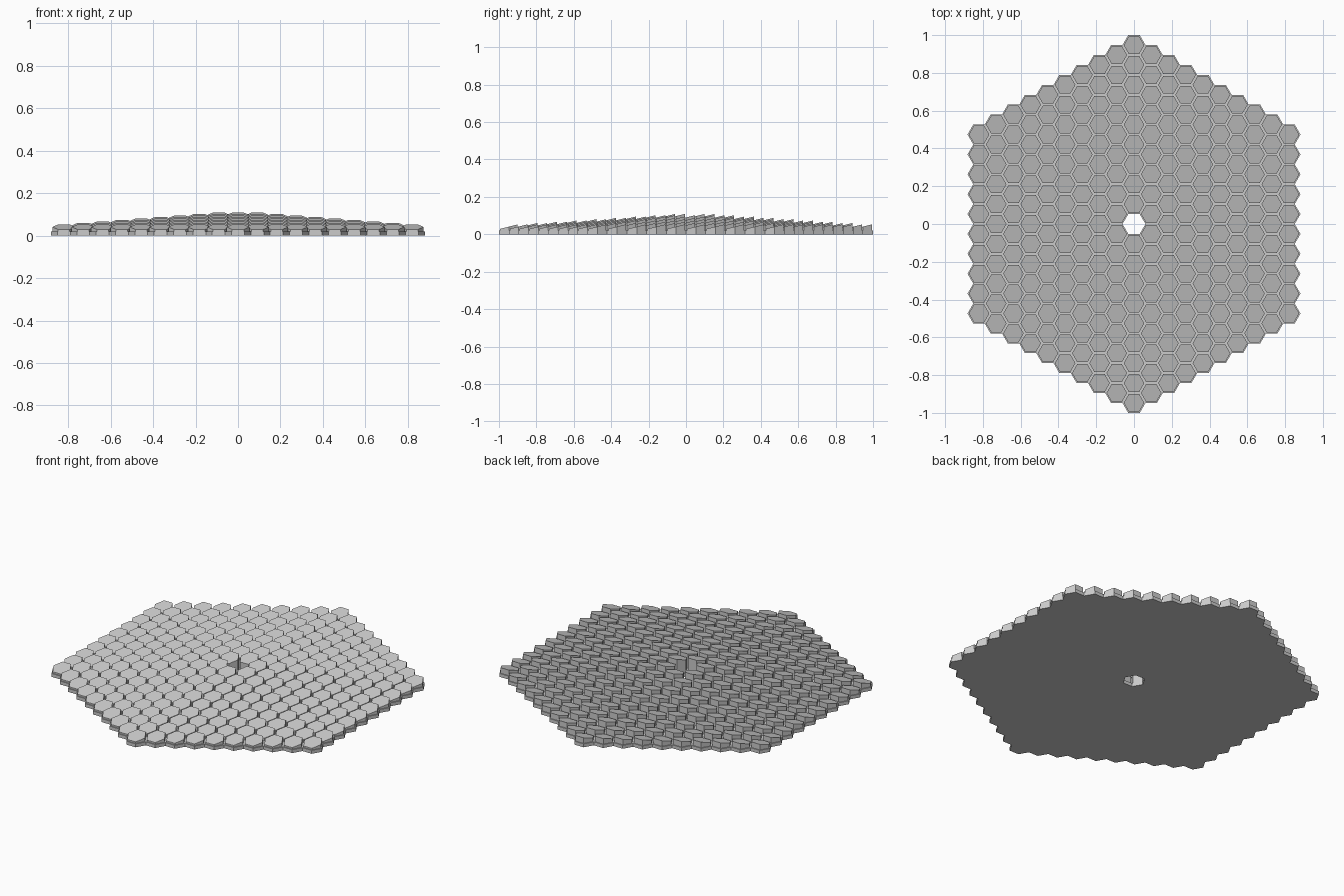
import bpy, bmesh, math
from mathutils import Vector

if "Cube" in bpy.data.objects:
    bpy.data.objects.remove(bpy.data.objects["Cube"], do_unlink=True)

RINGS = 9
PITCH = 2 / (2 * RINGS + 1)      # flat-to-flat width of one cell
RADIUS = PITCH / math.sqrt(3)
FLOOR = 0.02                     # thickness of the base plate
GAP = 0.011                      # groove between neighbouring tiles
SLOPE = 0.25                     # every tile top rises towards the back
CENTRE_HEIGHT, RING_DROP = 0.104, 0.007

grey = bpy.data.materials.new("plain grey")
grey.use_nodes = True
colour = (0.6, 0.6, 0.6, 1)
grey.diffuse_color = colour
grey.node_tree.nodes["Principled BSDF"].inputs["Base Color"].default_value = colour


def cells():
    """Centre and ring number of every cell, leaving out the middle one."""
    for q in range(-RINGS, RINGS + 1):
        for r in range(-RINGS, RINGS + 1):
            ring = max(abs(q), abs(r), abs(q + r))
            if 0 < ring <= RINGS:
                yield Vector((q * RADIUS * 1.5, (r + q / 2) * PITCH, 0)), ring


def hexagon(bm, centre, radius, z):
    corners = [centre + Vector((math.cos(a), math.sin(a), 0)) * radius
               for a in (math.radians(60 * i) for i in range(6))]
    return bm.faces.new([bm.verts.new((c.x, c.y, z)) for c in corners])


def extrude_up(bm, faces):
    """Extrude faces and return the vertices of the new top."""
    result = bmesh.ops.extrude_face_region(bm, geom=faces, use_keep_orig=True)
    return [g for g in result["geom"] if isinstance(g, bmesh.types.BMVert)]


def finish(bm, name):
    bmesh.ops.recalc_face_normals(bm, faces=bm.faces[:])
    mesh = bpy.data.meshes.new(name)
    bm.to_mesh(mesh)
    bm.free()
    mesh.materials.append(grey)
    obj = bpy.data.objects.new(name, mesh)
    bpy.context.collection.objects.link(obj)
    return obj


# Base plate: joined cells with an open middle
bm = bmesh.new()
for centre, ring in cells():
    hexagon(bm, centre, RADIUS, 0)
bmesh.ops.remove_doubles(bm, verts=bm.verts[:], dist=0.001)
for v in extrude_up(bm, bm.faces[:]):
    v.co.z = FLOOR
finish(bm, "base_plate")

# Tiles: separate columns with slanted tops, lower towards the rim
bm = bmesh.new()
for centre, ring in cells():
    bottom = hexagon(bm, centre, RADIUS - GAP / math.sqrt(3), FLOOR / 2)
    height = CENTRE_HEIGHT - RING_DROP * ring
    for v in extrude_up(bm, [bottom]):
        v.co.z = height + SLOPE * (v.co.y - centre.y)
finish(bm, "slanted_tiles")
